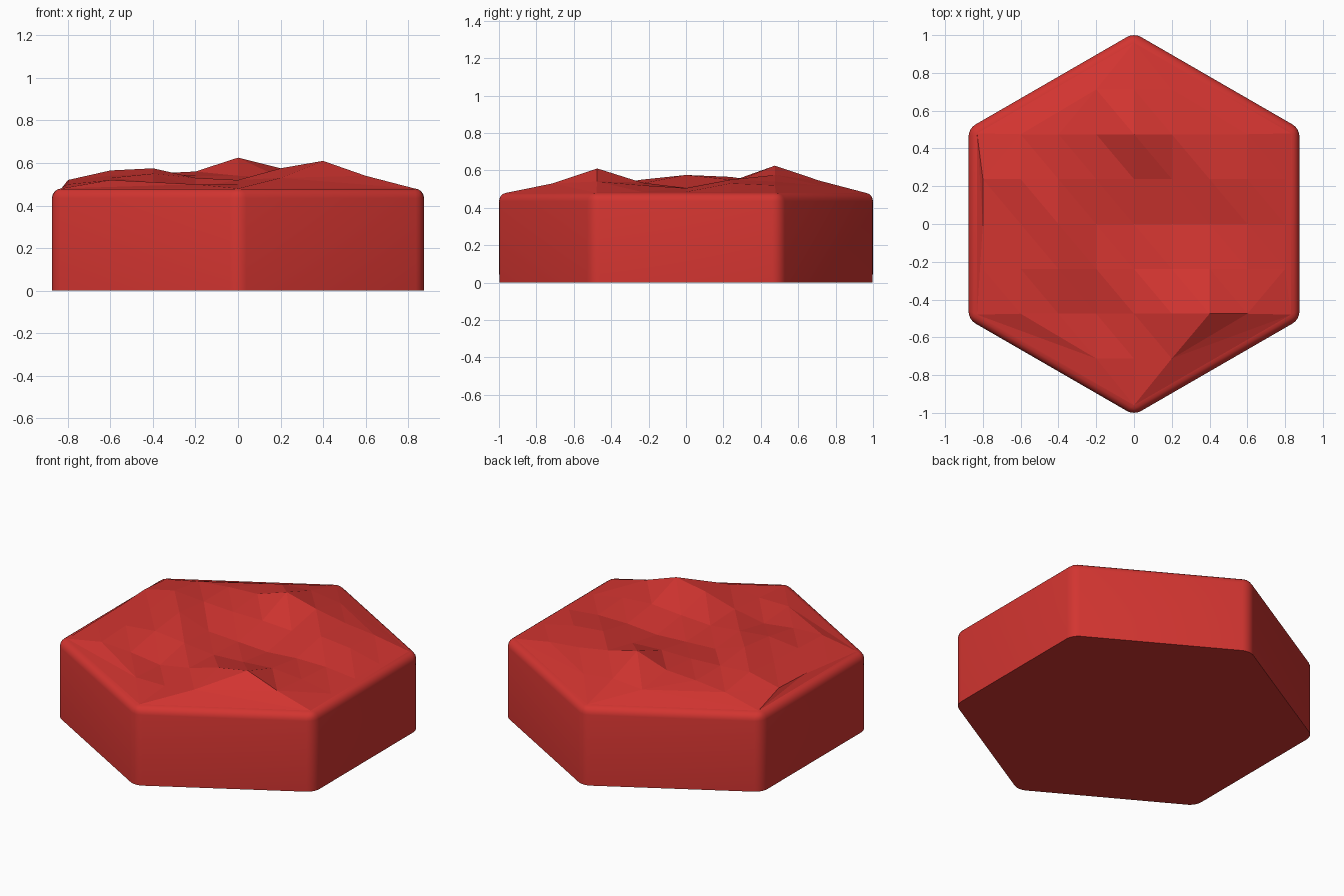
import bpy, bmesh, math
from mathutils import Vector
from mathutils.geometry import delaunay_2d_cdt

if "Cube" in bpy.data.objects:
    bpy.data.objects.remove(bpy.data.objects["Cube"])

R, TOP, BEV = 1.0115, 0.48, 0.045
DX, DY = 0.2, 0.2375

# rough top: row offset -> (first column, heights along x)
HEIGHTS = {
    3: (-1, [.53, .545, .52]),
    2: (-3, [.53, .55, .56, .625, .575, .54, .52]),
    1: (-4, [.52, .565, .55, .54, .54, .53, .55, .53, .485]),
    0: (-4, [.51, .54, .575, .51, .50, .49, .505, .505, .485]),
    -1: (-4, [.50, .53, .55, .53, .51, .52, .535, .52, .485]),
    -2: (-3, [.52, .51, .485, .52, .575, .61, .54]),
    -3: (-1, [.50, .50, .53]),
}

# hexagonal block with rounded corners and rim
bm = bmesh.new()
ring = [(R * math.sin(i * math.pi / 3), -R * math.cos(i * math.pi / 3)) for i in range(6)]
base = bm.faces.new([bm.verts.new((x, y, 0)) for x, y in ring])
ext = bmesh.ops.extrude_face_region(bm, geom=[base], use_keep_orig=True)
bmesh.ops.translate(bm, vec=(0, 0, TOP),
                    verts=[g for g in ext["geom"] if isinstance(g, bmesh.types.BMVert)])
bmesh.ops.recalc_face_normals(bm, faces=bm.faces)
rim = [e for e in bm.edges if max(v.co.z for v in e.verts) > 0.1]
bmesh.ops.bevel(bm, geom=rim, offset=BEV, segments=4, profile=0.5, affect='EDGES')
for f in bm.faces:
    f.smooth = abs(f.normal.z) < 0.99

# swap the flat top for the uneven grid surface
bm.normal_update()
cap = max((f for f in bm.faces if f.normal.z > 0.99), key=lambda f: f.calc_area())
rim_verts = list(cap.verts)
bmesh.ops.delete(bm, geom=[cap], context='FACES_ONLY')
grid = [Vector(((c0 + i) * DX, row * DY, z))
        for row, (c0, zs) in HEIGHTS.items() for i, z in enumerate(zs)]
pts = [v.co.xy for v in rim_verts] + [p.xy for p in grid]
res = delaunay_2d_cdt(pts, [], [list(range(len(rim_verts)))], 1, 1e-6)
source = rim_verts + [bm.verts.new(p) for p in grid]
lookup = [source[o[0]] for o in res[3]]
tris = []
for f in res[2]:
    face = bm.faces.new([lookup[i] for i in f])
    face.smooth = False
    tris.append(face)
bmesh.ops.join_triangles(bm, faces=tris, angle_face_threshold=0.6, angle_shape_threshold=0.6)
bmesh.ops.recalc_face_normals(bm, faces=bm.faces)

mesh = bpy.data.meshes.new("hex_tile")
bm.to_mesh(mesh)
bm.free()
tile = bpy.data.objects.new("hex_tile", mesh)
bpy.context.collection.objects.link(tile)

mat = bpy.data.materials.new("red")
mat.diffuse_color = (0.65, 0.035, 0.03, 1)
mat.use_nodes = True
mat.node_tree.nodes["Principled BSDF"].inputs["Base Color"].default_value = mat.diffuse_color
mesh.materials.append(mat)
